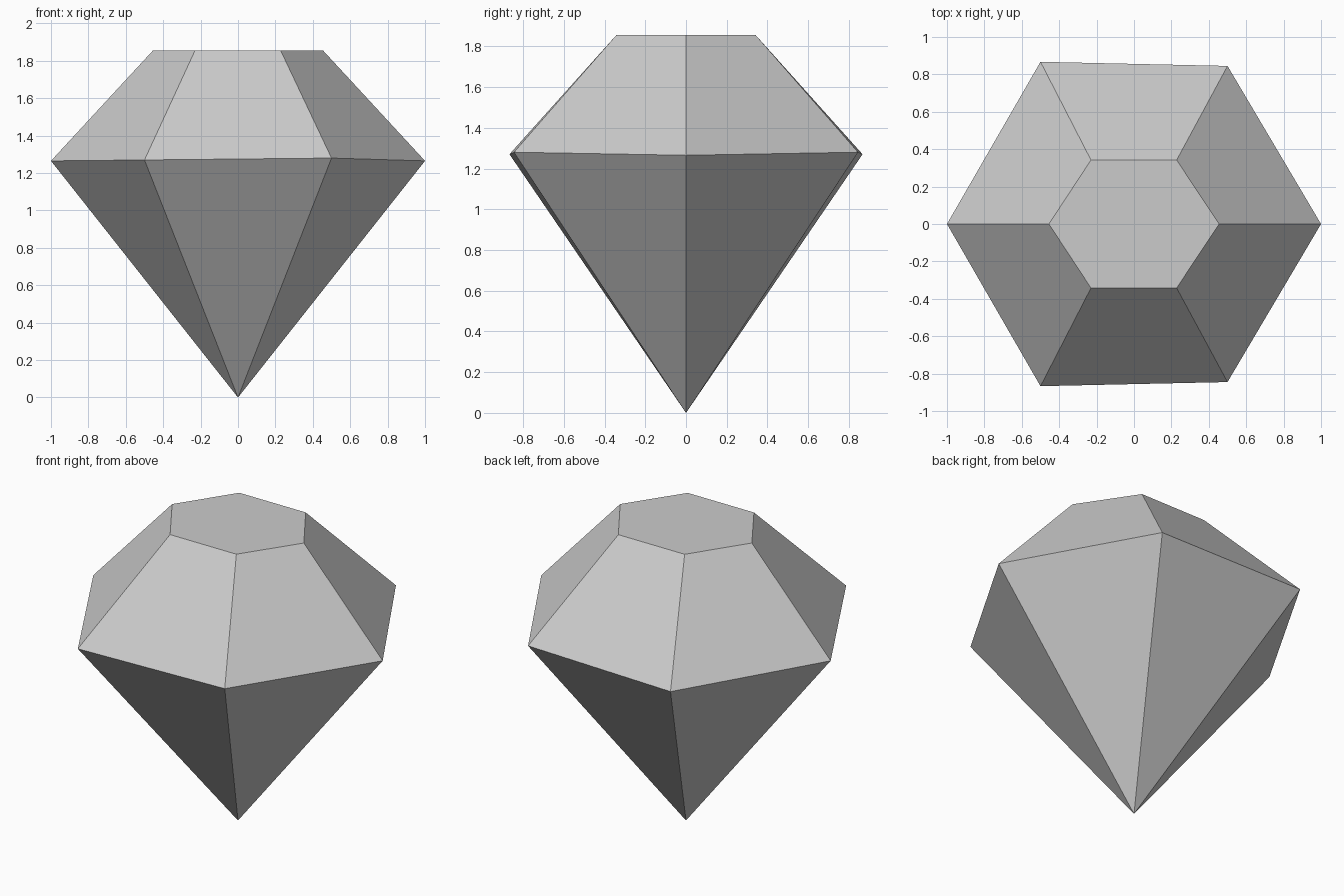
import bpy
import bmesh

cube = bpy.data.objects.get("Cube")
if cube:
    bpy.data.objects.remove(cube)

# Stone material
grey = bpy.data.materials.new("stone grey")
grey.use_nodes = True
colour = (0.6, 0.6, 0.6, 1)
grey.diffuse_color = colour
grey.node_tree.nodes["Principled BSDF"].inputs["Base Color"].default_value = colour

bm = bmesh.new()


def hexagon(corner, right, left):
    """Six-sided ring from its side corner and its right and left cut corners."""
    x, z = corner
    (rx, ry, rz), (lx, ly, lz) = right, left
    points = [(x, 0, z), (rx, ry, rz), (lx, ly, lz),
              (-x, 0, z), (lx, -ly, lz), (rx, -ry, rz)]
    return [bm.verts.new(p) for p in points]


# Widest ring, slightly uneven, and the flat table on top
girdle = hexagon((1, 1.265), (0.5, 0.845, 1.28), (-0.5, 0.867, 1.27))
table = hexagon((0.455, 1.855), (0.228, 0.342, 1.855), (-0.23, 0.342, 1.855))
point = bm.verts.new((0, 0, 0))

# Crown facets above and pavilion facets below
bm.faces.new(table)
for i in range(6):
    j = (i + 1) % 6
    bm.faces.new((girdle[i], girdle[j], table[j], table[i]))
    bm.faces.new((girdle[j], girdle[i], point))
bmesh.ops.recalc_face_normals(bm, faces=bm.faces)

mesh = bpy.data.meshes.new("cut_gem")
bm.to_mesh(mesh)
bm.free()
mesh.materials.append(grey)
gem = bpy.data.objects.new("cut_gem", mesh)
bpy.context.collection.objects.link(gem)
